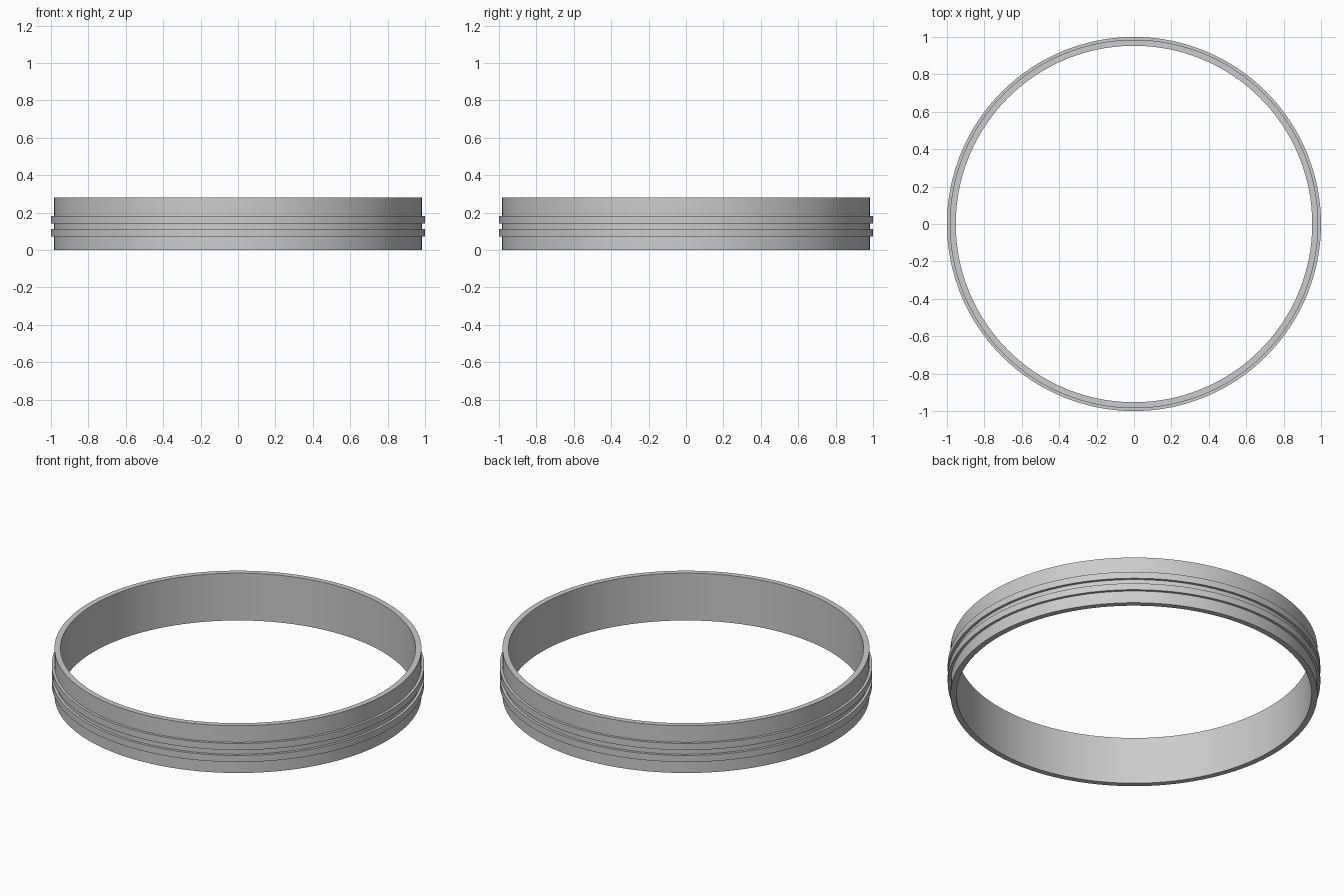
import bpy
import bmesh
from math import cos, sin, tau, radians

SEGMENTS = 128
HEIGHT = 0.28
INNER, WALL, RIDGE = 0.953, 0.985, 1.0
RIDGES = [(0.072, 0.111), (0.143, 0.182)]

cube = bpy.data.objects.get("Cube")
if cube:
    bpy.data.objects.remove(cube, do_unlink=True)

# Plain grey metal
grey = bpy.data.materials.new("grey_metal")
grey.use_nodes = True
colour = (0.6, 0.6, 0.6, 1)
grey.diffuse_color = colour
grey.node_tree.nodes["Principled BSDF"].inputs["Base Color"].default_value = colour

# Closed cross-section: inner wall, then the outer wall with its raised ridges
profile = [(INNER, HEIGHT), (INNER, 0), (WALL, 0)]
for low, high in RIDGES:
    profile += [(WALL, low), (RIDGE, low), (RIDGE, high), (WALL, high)]
profile.append((WALL, HEIGHT))

# Revolve the cross-section into a band
bm = bmesh.new()
rings = []
for i in range(SEGMENTS):
    a = tau * i / SEGMENTS
    rings.append([bm.verts.new((r * cos(a), r * sin(a), z)) for r, z in profile])
for i, ring in enumerate(rings):
    following = rings[(i + 1) % SEGMENTS]
    for j in range(len(profile)):
        k = (j + 1) % len(profile)
        bm.faces.new((ring[j], following[j], following[k], ring[k]))
bmesh.ops.recalc_face_normals(bm, faces=bm.faces)

mesh = bpy.data.meshes.new("ridged_ring")
bm.to_mesh(mesh)
bm.free()
mesh.materials.append(grey)
ring_object = bpy.data.objects.new("ridged_ring", mesh)
bpy.context.collection.objects.link(ring_object)

# Smooth around the band, crisp at the ridge corners
bpy.ops.object.select_all(action="DESELECT")
ring_object.select_set(True)
bpy.context.view_layer.objects.active = ring_object
bpy.ops.object.shade_smooth_by_angle(angle=radians(30))
